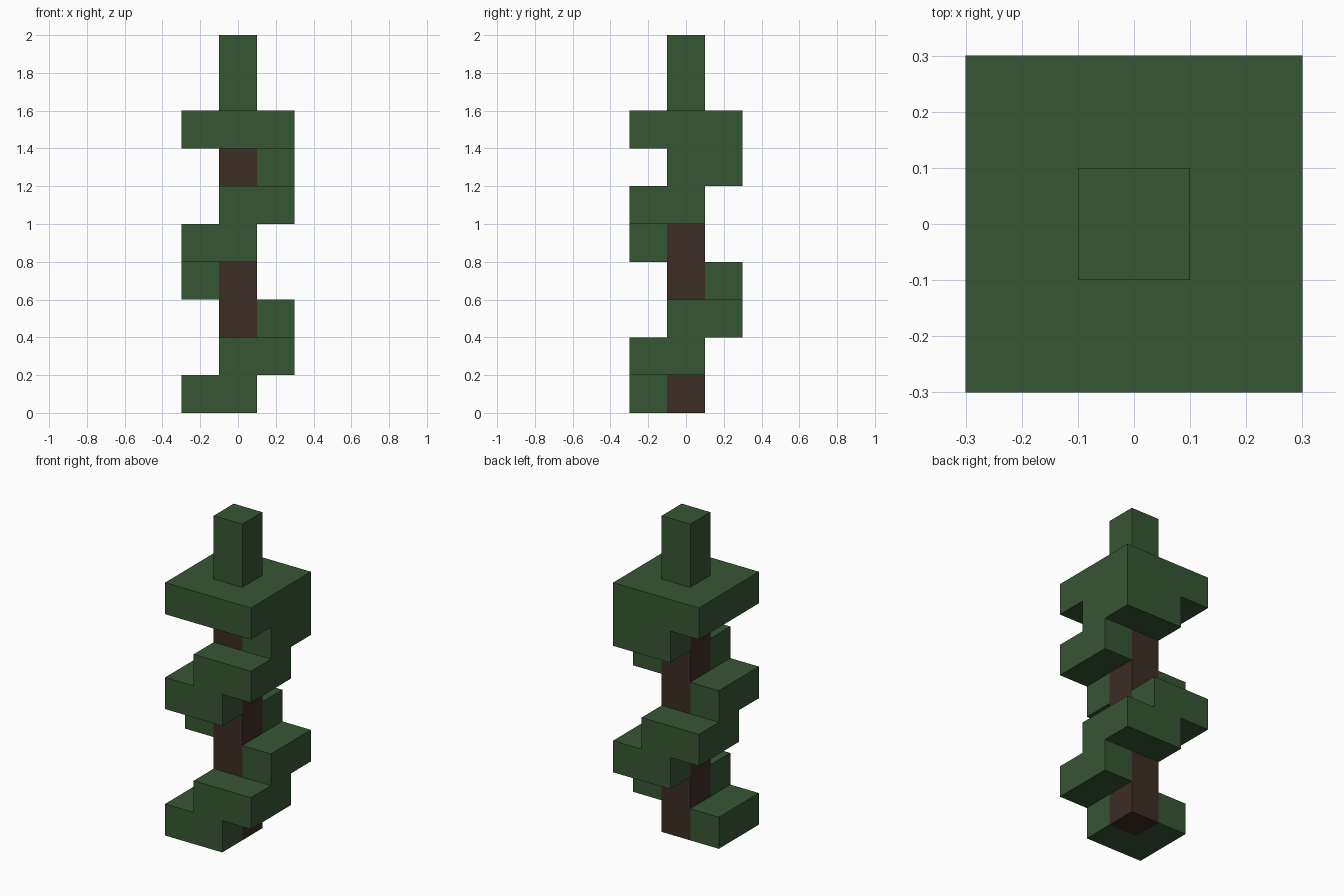
import bpy
import bmesh
from math import radians
from mathutils import Matrix

cube = bpy.data.objects.get("Cube")
if cube:
    bpy.data.objects.remove(cube, do_unlink=True)

UNIT = 0.2          # height of one layer and width of the trunk
IN = UNIT / 2       # half width of the trunk
OUT = 3 * UNIT / 2  # half width of the foliage


def make_material(name, color):
    mat = bpy.data.materials.new(name)
    mat.use_nodes = True
    mat.diffuse_color = color
    mat.node_tree.nodes["Principled BSDF"].inputs["Base Color"].default_value = color
    return mat


def prism(name, outline, bottom, top, mat, turn=0):
    """Extrude a flat outline upward, turned about the trunk axis."""
    bm = bmesh.new()
    face = bm.faces.new([bm.verts.new((x, y, bottom)) for x, y in outline])
    extruded = bmesh.ops.extrude_face_region(bm, geom=[face], use_keep_orig=True)
    verts = [v for v in extruded["geom"] if isinstance(v, bmesh.types.BMVert)]
    bmesh.ops.translate(bm, verts=verts, vec=(0, 0, top - bottom))
    bm.transform(Matrix.Rotation(radians(turn), 4, "Z"))
    bmesh.ops.recalc_face_normals(bm, faces=bm.faces)
    mesh = bpy.data.meshes.new(name)
    bm.to_mesh(mesh)
    bm.free()
    mesh.materials.append(mat)
    obj = bpy.data.objects.new(name, mesh)
    bpy.context.collection.objects.link(obj)
    return obj


def square(half):
    return [(-half, -half), (half, -half), (half, half), (-half, half)]


green = make_material("leaf green", (0.037, 0.093, 0.034, 1))
brown = make_material("bark brown", (0.047, 0.026, 0.018, 1))

# Trunk
prism("trunk", square(IN), 0, 7 * UNIT, brown)

# Spiral of L-shaped leaf layers, each a quarter turn on from the last
corner = [(-OUT, -OUT), (IN, -OUT), (IN, -IN), (-IN, -IN), (-IN, IN), (-OUT, IN)]
for i in range(7):
    prism(f"leaf_layer_{i + 1}", corner, i * UNIT, (i + 1) * UNIT, green, 90 * i)

# Wide canopy and the tip above it
prism("canopy", square(OUT), 7 * UNIT, 8 * UNIT, green)
prism("tree_tip", square(IN), 8 * UNIT, 10 * UNIT, green)
